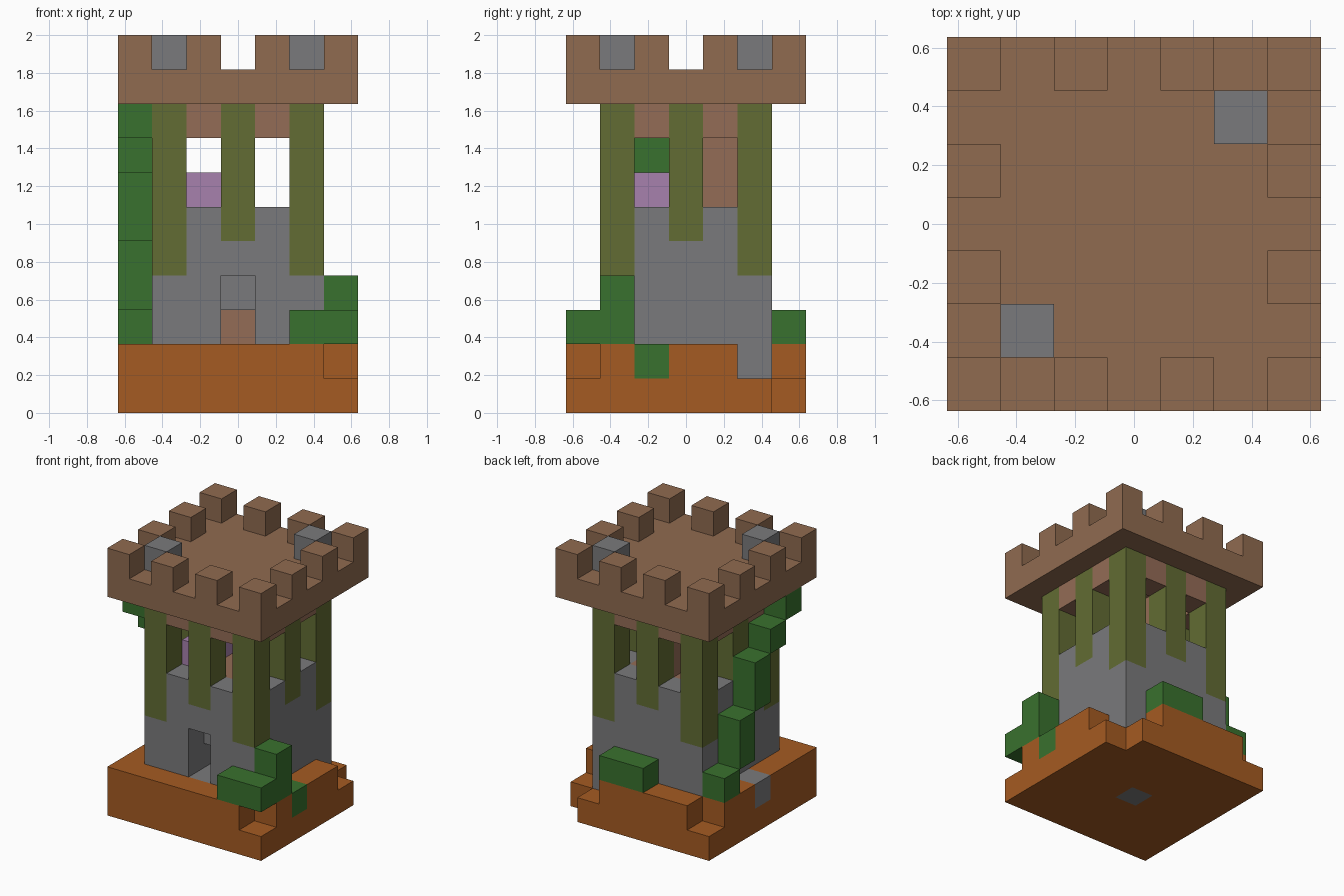
import bpy
import bmesh
from mathutils import Vector

old = bpy.data.objects.get("Cube")
if old:
    bpy.data.objects.remove(old, do_unlink=True)

UNIT = 2 / 11  # edge of one block
N = 7          # blocks along each side of the base


def linear(c):
    c /= 255
    return c / 12.92 if c <= 0.04045 else ((c + 0.055) / 1.055) ** 2.4


def material(name, rgb):
    mat = bpy.data.materials.new(name)
    mat.use_nodes = True
    colour = [linear(c) for c in rgb] + [1.0]
    mat.diffuse_color = colour
    mat.node_tree.nodes["Principled BSDF"].inputs["Base Color"].default_value = colour
    return mat


wood = material("roof brown", (144, 107, 80))
plank = material("plank brown", (148, 108, 86))
stone = material("stone grey", (122, 122, 124))
moss = material("moss olive", (98, 108, 51))
leaf = material("leaf green", (57, 113, 46))
earth = material("earth orange", (165, 91, 34))
cloth = material("cloth purple", (167, 129, 173))

cells = {}  # block position -> (part name, material)


def fill(part, mat, lo, hi=None):
    """Fill a box of blocks, both corners included."""
    hi = hi or lo
    for i in range(lo[0], hi[0] + 1):
        for j in range(lo[1], hi[1] + 1):
            for k in range(lo[2], hi[2] + 1):
                cells[i, j, k] = (part, mat)


def carve(*spots):
    for spot in spots:
        cells.pop(spot, None)


# Base slab with broken corners and loose stones
fill("base", earth, (0, 0, 0), (6, 6, 1))
carve((6, 0, 1), (6, 6, 0), (6, 6, 1), (6, 5, 1), (5, 6, 1), (0, 6, 1))
fill("foundation", stone, (1, 1, 1), (5, 5, 1))
fill("base_stone", stone, (3, 3, 0))
fill("side_stone", stone, (0, 3, 1))

# Tower body with a doorway and an upper floor
fill("tower_wall", stone, (1, 1, 2), (5, 5, 5))
fill("upper_floor", plank, (2, 2, 5), (4, 4, 5))
carve((3, 1, 2), (3, 1, 3), (3, 2, 2))
fill("inner_door", plank, (3, 3, 2))

# Lintels and mossy posts on all four walls
for a in range(1, 6):
    for i, j in ((a, 1), (a, 5), (1, a), (5, a)):
        if a % 2 == 0:
            fill("lintel", plank, (i, j, 8))
        else:
            lowest = 5 if 3 in (i, j) else 4
            fill("mossy_post", moss, (i, j, lowest), (i, j, 8))

# Furniture in the upper room
fill("bed", cloth, (2, 2, 6), (2, 3, 6))
fill("cupboard", plank, (3, 4, 6), (3, 4, 7))

# Roof slab, battlements and two stone blocks
fill("roof", wood, (0, 0, 9), (6, 6, 9))
for a in range(0, N, 2):
    for i, j in ((a, 0), (a, 6), (0, a), (6, a)):
        fill("battlement", wood, (i, j, 10))
for a in (1, 5):
    fill("roof_stone", stone, (a, a, 10))

# Creeper stepping up one side
for j, low, high in ((5, 2, 2), (4, 3, 4), (3, 5, 6), (2, 7, 7), (1, 8, 8)):
    fill("climbing_vine", leaf, (0, j, low), (0, j, high))

# Bushes around the foot
fill("corner_bush", leaf, (5, 0, 2), (6, 0, 2))
fill("corner_bush", leaf, (6, 1, 2), (6, 1, 3))
fill("ground_moss", leaf, (6, 2, 1))
fill("back_bush", leaf, (3, 6, 2), (4, 6, 2))


def build(part):
    """Make one object from the exposed sides of a part's blocks."""
    bm = bmesh.new()
    mat = None
    for cell, (name, cell_mat) in cells.items():
        if name != part:
            continue
        mat = cell_mat
        centre = Vector(((cell[0] - 3) * UNIT, (cell[1] - 3) * UNIT,
                         (cell[2] + 0.5) * UNIT))
        for axis in range(3):
            for sign in (-1, 1):
                beside = list(cell)
                beside[axis] += sign
                if tuple(beside) in cells:
                    continue
                n, u, v = Vector(), Vector(), Vector()
                n[axis] = sign
                u[(axis + 1) % 3] = 1
                v[(axis + 2) % 3] = sign
                ring = (-u - v, u - v, u + v, v - u)
                bm.faces.new([bm.verts.new(centre + (n + c) * UNIT / 2) for c in ring])
    if not bm.faces:
        bm.free()
        return
    bmesh.ops.remove_doubles(bm, verts=bm.verts, dist=0.001)
    bmesh.ops.dissolve_limit(bm, angle_limit=0.01, verts=bm.verts, edges=bm.edges)
    mesh = bpy.data.meshes.new(part)
    bm.to_mesh(mesh)
    bm.free()
    mesh.materials.append(mat)
    bpy.context.collection.objects.link(bpy.data.objects.new(part, mesh))


for part in sorted({name for name, _ in cells.values()}):
    build(part)
